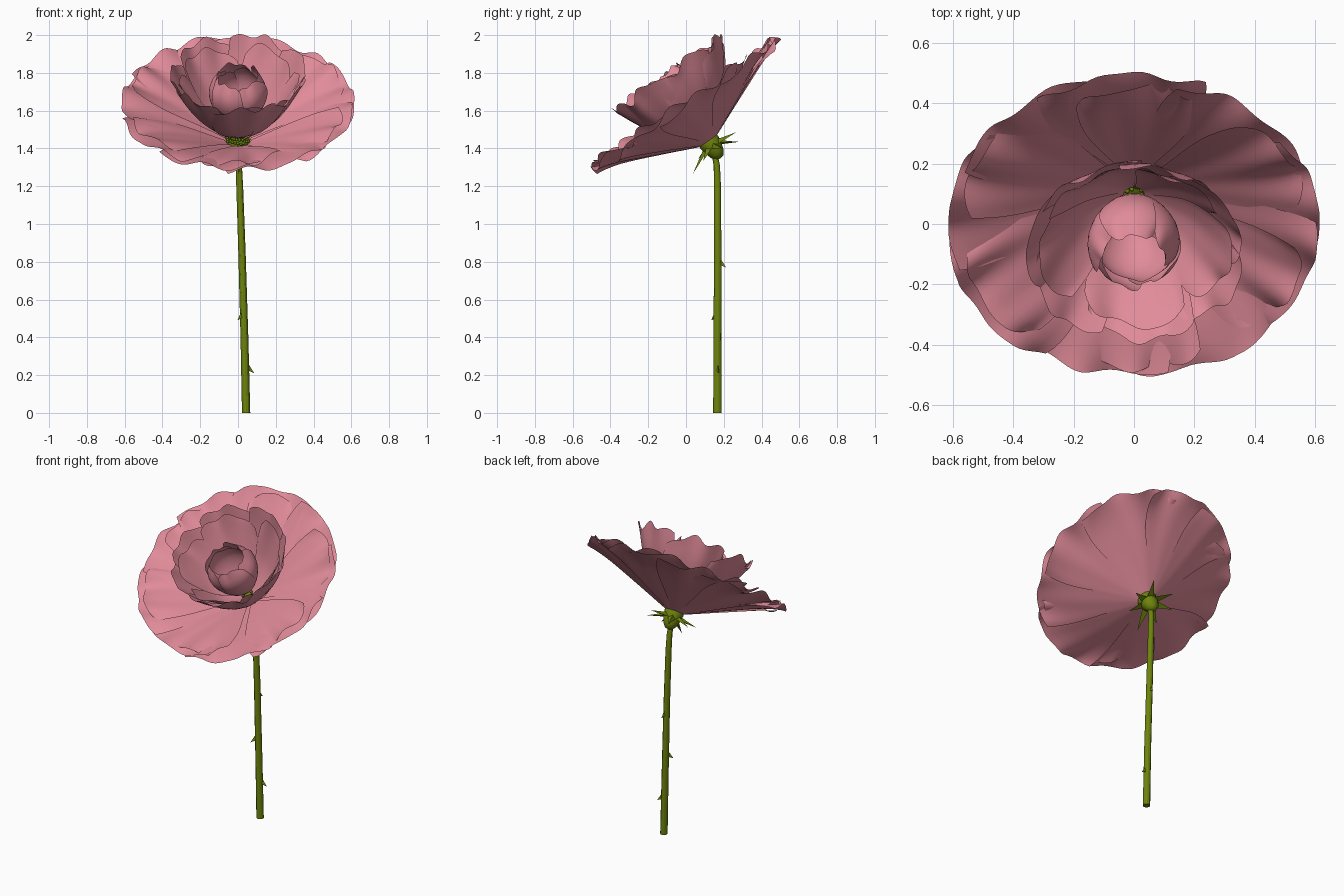
import bpy, bmesh, random
from math import sin, cos, pi, radians
from mathutils import Vector, Matrix

random.seed(4)
if "Cube" in bpy.data.objects:
    bpy.data.objects.remove(bpy.data.objects["Cube"])


def material(name, rgb):
    mat = bpy.data.materials.new(name)
    mat.use_nodes = True
    mat.diffuse_color = (*rgb, 1)
    mat.node_tree.nodes["Principled BSDF"].inputs["Base Color"].default_value = (*rgb, 1)
    return mat


PINK = material("petal pink", (0.75, 0.26, 0.32))
GREEN = material("stem green", (0.155, 0.228, 0.004))

# The flower head leans towards the front and is slightly oval
HEAD = (Matrix.Translation((0, 0.125, 1.43)) @ Matrix.Rotation(0.61, 4, "X")
        @ Matrix.Diagonal((1, 0.97, 1, 1)))


def finish(name, bm, mat, matrix=Matrix(), smooth=True):
    bm.transform(matrix)
    mesh = bpy.data.meshes.new(name)
    bm.to_mesh(mesh)
    bm.free()
    mesh.materials.append(mat)
    for face in mesh.polygons:
        face.use_smooth = smooth
    obj = bpy.data.objects.new(name, mesh)
    bpy.context.collection.objects.link(obj)
    return obj


def along(profile, t):
    """Smooth point on a (radius, height) profile for t from 0 to 1."""
    pts = [Vector(p) for p in profile]
    last = len(pts) - 1
    i = min(int(t * last), last - 1)
    f = t * last - i
    a, b, c, d = (pts[max(0, min(last, i + k))] for k in (-1, 0, 1, 2))
    return b + 0.5 * f * (c - a + f * (2*a - 5*b + 4*c - d + f * (3*(b - c) + d - a)))


def petal_ring(name, count, profile, half_angle, phase, ruffle, overlap, rounding, shift=0.0):
    """Ring of overlapping wavy petals; shift moves the rim backwards."""
    cols, rows = 24, 12
    for p in range(count):
        bm = bmesh.new()
        middle = phase + 2 * pi * p / count + random.uniform(-0.06, 0.06)
        size = random.uniform(0.96, 1.02)
        wave = random.uniform(0, 2 * pi)
        grid = []
        for j in range(rows + 1):
            row = []
            for i in range(cols + 1):
                u, v = 2 * i / cols - 1, j / rows
                reach = size * (1 - rounding * abs(u) ** 3 + 0.3 * ruffle * sin(11 * u + wave))
                r, h = along(profile, min(1, v * reach))
                r += max(0, v * reach - 1) * profile[-1][0]
                h += overlap * u * v + ruffle * v ** 4 * sin(6 * u + wave)
                h += 0.3 * ruffle * v ** 2 * cos(3 * pi * u)
                a = middle + radians(half_angle) * u * (0.85 + 0.15 * sin(pi * v))
                r += 0.4 * overlap * u * v * (profile[-1][1] > 0.3)
                row.append(bm.verts.new((r * cos(a), r * sin(a) + shift * v, h)))
            grid.append(row)
        for low, high in zip(grid, grid[1:]):
            for i in range(cols):
                bm.faces.new((low[i], low[i + 1], high[i + 1], high[i]))
        finish(f"{name}_{p + 1}", bm, PINK, HEAD)


# Petals, from the wide outer skirt to the rounded, open-topped bud
petal_ring("outer_petal", 9, [(0.03, 0), (0.3, 0.118), (0.49, 0.2), (0.625, 0.245)],
           32, 0.2, 0.02, 0.018, 0.05, 0.012)
petal_ring("skirt_petal", 6, [(0.07, 0.025), (0.27, 0.125), (0.45, 0.205), (0.59, 0.257)],
           27, 0.5, 0.022, 0.025, 0.14, 0.012)
petal_ring("cup_petal", 7, [(0.035, 0.05), (0.18, 0.155), (0.28, 0.28), (0.36, 0.43)],
           37, 0.3, 0.02, 0.03, 0.13, 0.03)
petal_ring("inner_cup_petal", 5, [(0.035, 0.055), (0.16, 0.155), (0.25, 0.28), (0.32, 0.4)],
           40, 0.9, 0.018, 0.03, 0.15, 0.03)
petal_ring("bud_petal", 5, [(0.01, 0.07), (0.1, 0.18), (0.147, 0.28), (0.147, 0.36), (0.105, 0.435)],
           50, 0.3, 0.008, 0.015, 0.13)
petal_ring("bud_heart_petal", 3, [(0.01, 0.08), (0.095, 0.19), (0.135, 0.28), (0.133, 0.35), (0.1, 0.41)],
           70, 0.7, 0.006, 0.012, 0.1)

# Beaded cushion of stamens at the heart of the flower
bm = bmesh.new()
for count, radius, height in ((24, 0.06, 0.032), (18, 0.046, 0.042), (10, 0.028, 0.046)):
    for k in range(count):
        a = 2 * pi * k / count
        r = radius + random.uniform(-0.005, 0.005)
        spot = Matrix.Translation((r * cos(a), r * sin(a), height + random.uniform(-0.006, 0.006)))
        bmesh.ops.create_icosphere(bm, subdivisions=1, radius=0.009, matrix=spot)
finish("stamens", bm, GREEN, HEAD)


def lathe(name, profile, sides, mat, matrix):
    bm = bmesh.new()
    verts = [bm.verts.new((r, 0, h)) for r, h in profile]
    edges = [bm.edges.new(pair) for pair in zip(verts, verts[1:])]
    bmesh.ops.spin(bm, geom=verts + edges, axis=(0, 0, 1), cent=(0, 0, 0),
                   angle=2 * pi, steps=sides)
    bmesh.ops.remove_doubles(bm, verts=bm.verts, dist=0.0005)
    bmesh.ops.recalc_face_normals(bm, faces=bm.faces)
    return finish(name, bm, mat, matrix)


lathe("calyx", [(0, -0.1), (0.022, -0.096), (0.042, -0.07), (0.053, -0.035),
                (0.06, 0.005), (0.055, 0.03), (0, 0.035)], 16, GREEN, HEAD)


def spike(bm, base, tip, width, side, depth):
    """Three-sided tapering spike; side is the direction of its width."""
    root = [base - side * width, base + side * width, base + depth]
    ring = [bm.verts.new(p) for p in root]
    point = bm.verts.new(tip)
    bm.faces.new(ring)
    for k in range(3):
        bm.faces.new((ring[k], ring[(k + 1) % 3], point))
    bmesh.ops.recalc_face_normals(bm, faces=bm.faces)


# Narrow sepals spreading below the petals
for k in range(7):
    bm = bmesh.new()
    a = 2 * pi * k / 7 + 0.25
    out, side = Vector((cos(a), sin(a), 0)), Vector((-sin(a), cos(a), 0))
    up = Vector((0, 0, 1))
    droop = (-0.06, -0.035, -0.085)[k % 3]
    spike(bm, out * 0.04 - up * 0.03, out * random.uniform(0.14, 0.175) + up * droop,
          0.024, side, up * 0.025)
    finish(f"sepal_{k + 1}", bm, GREEN, HEAD, False)

# Stem: a tapering tube that bends into the calyx
path = [(0.043, 0.166, 0), (0.034, 0.166, 0.4), (0.021, 0.168, 0.85),
        (0.009, 0.167, 1.2), (0.004, 0.163, 1.31), (0, 0.15, 1.38)]
bm = bmesh.new()
rings = []
for k, centre in enumerate(path):
    radius = 0.022 - 0.0013 * k
    rings.append([bm.verts.new(Vector(centre) + radius * Vector((cos(a), sin(a), 0)))
                  for a in (2 * pi * s / 12 for s in range(12))])
for low, high in zip(rings, rings[1:]):
    for s in range(12):
        t = (s + 1) % 12
        bm.faces.new((low[s], low[t], high[t], high[s]))
bm.faces.new(rings[0][::-1])
bm.faces.new(rings[-1])
stem = finish("stem", bm, GREEN)
bpy.context.view_layer.objects.active = stem
stem.select_set(True)
bpy.ops.object.shade_smooth_by_angle()

# Thorns hooked downwards: (stem x, height, direction around the stem)
for k, (x, z, turn) in enumerate([(0.04, 0.24, 10), (0.03, 0.52, 225), (0.022, 0.8, 80)]):
    bm = bmesh.new()
    a = radians(turn)
    out, side = Vector((cos(a), sin(a), 0)), Vector((-sin(a), cos(a), 0))
    base = Vector((x, 0.166, z)) + out * 0.012
    spike(bm, base - Vector((0, 0, 0.015)), base + out * 0.035 - Vector((0, 0, 0.03)),
          0.008, side, Vector((0, 0, 0.04)))
    finish(f"thorn_{k + 1}", bm, GREEN, smooth=False)
